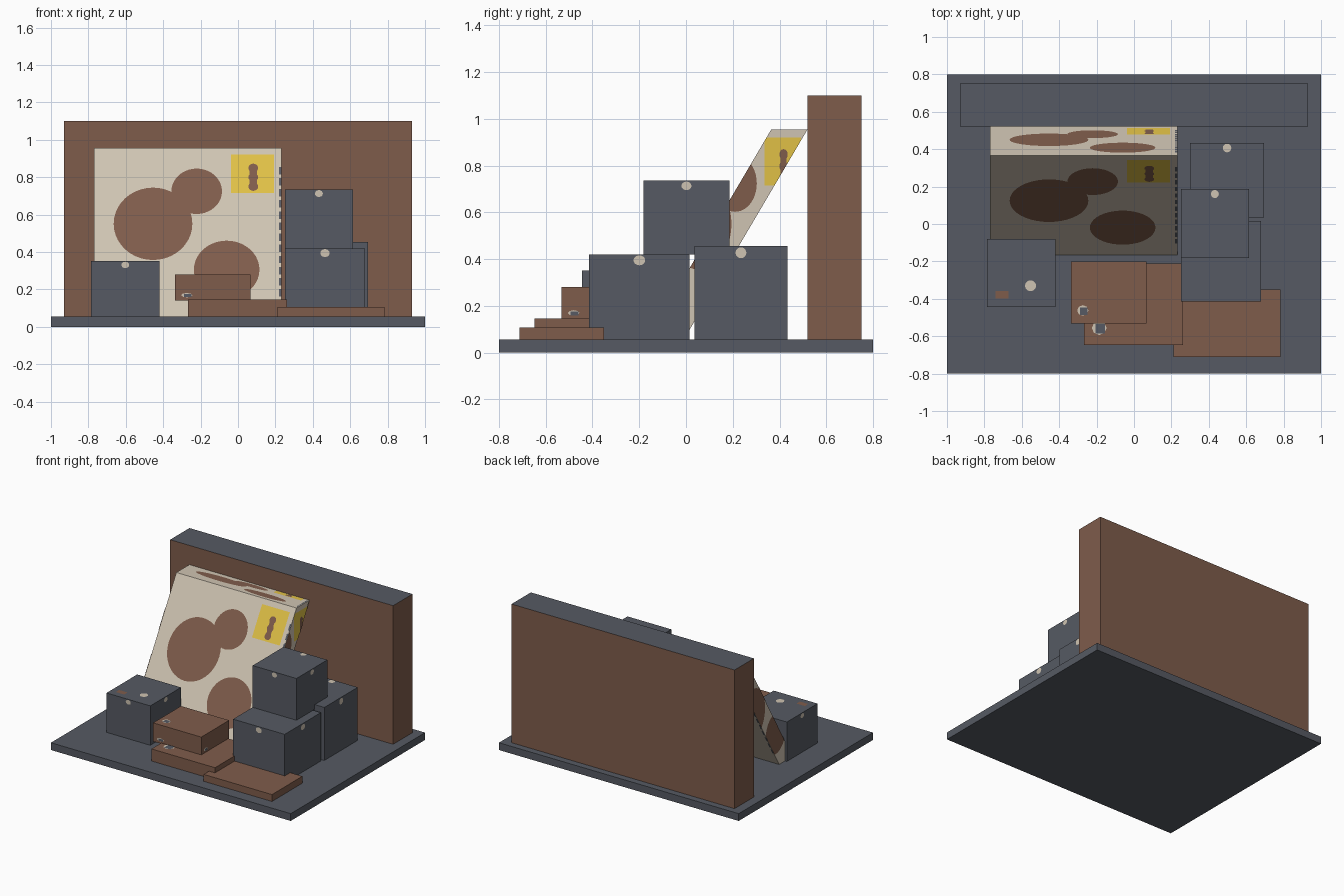
import bpy, bmesh, math
from mathutils import Vector

if "Cube" in bpy.data.objects:
    bpy.data.objects.remove(bpy.data.objects["Cube"])


def material(name, rgb):
    lin = [(c / 255 / 12.92) if c < 11 else ((c / 255 + 0.055) / 1.055) ** 2.4 for c in rgb]
    m = bpy.data.materials.new(name)
    m.use_nodes = True
    m.diffuse_color = (*lin, 1)
    m.node_tree.nodes["Principled BSDF"].inputs["Base Color"].default_value = (*lin, 1)
    return m


GREY = material("slate grey", (86, 90, 99))
BROWN = material("clay brown", (127, 92, 75))
CREAM = material("cream", (207, 196, 178))
YELLOW = material("yellow", (224, 192, 70))


def finish(name, bm, *mats):
    mesh = bpy.data.meshes.new(name)
    bm.to_mesh(mesh)
    bm.free()
    for m in mats:
        mesh.materials.append(m)
    ob = bpy.data.objects.new(name, mesh)
    bpy.context.collection.objects.link(ob)
    return ob


def block(name, lo, hi, mat, lean=0.0):
    """Box between two corners; lean shifts its top along y."""
    bm = bmesh.new()
    bmesh.ops.create_cube(bm, size=1)
    for v in bm.verts:
        top = v.co.z > 0
        v.co = Vector([(b if c > 0 else a) for a, b, c in zip(lo, hi, v.co)])
        v.co.y += lean if top else 0
    return finish(name, bm, mat)


def faces_of(lo, hi):
    """Origin, across and up vectors of each visible face, seen from outside."""
    (a, b, c), (d, e, f) = lo, hi
    w, l, h = d - a, e - b, f - c
    return {
        "front": ((a, b, c), (w, 0, 0), (0, 0, h)),
        "right": ((d, b, c), (0, l, 0), (0, 0, h)),
        "back": ((d, e, c), (-w, 0, 0), (0, 0, h)),
        "left": ((a, e, c), (0, -l, 0), (0, 0, h)),
        "top": ((a, b, f), (w, 0, 0), (0, l, 0)),
    }


def mark(name, frame, outline, mat, lift=0.002, clips=()):
    """Flat painted shape laid on a face."""
    o, u, v = (Vector(p) for p in frame)
    n = u.cross(v).normalized()
    bm = bmesh.new()
    bm.faces.new([bm.verts.new(o + u * s + v * t + n * lift) for s, t in outline])
    for co, no in clips:
        bmesh.ops.bisect_plane(bm, geom=bm.verts[:] + bm.edges[:] + bm.faces[:],
                               plane_co=co, plane_no=no, clear_outer=True)
    if bm.faces:
        finish(name, bm, mat)
    else:
        bm.free()


def ellipse(s, t, rs, rt, n=40):
    return [(s + rs * math.cos(2 * math.pi * i / n), t + rt * math.sin(2 * math.pi * i / n))
            for i in range(n)]


def rect(s, t, rs, rt):
    return [(s - rs, t - rt), (s + rs, t - rt), (s + rs, t + rt), (s - rs, t + rt)]


# Ground slab and back wall with a grey top
FLOOR = 0.055
block("ground_slab", (-1, -0.8, 0), (1, 0.8, FLOOR), GREY)
wall = block("back_wall", (-0.93, 0.52, FLOOR), (0.93, 0.75, 1.1), BROWN)
wall.data.materials.append(GREY)
for p in wall.data.polygons:
    p.material_index = 1 if p.normal.z > 0.5 else 0

# Leaning board
X0, X1, Y0, Y1, TOP, LEAN = -0.77, 0.232, -0.165, -0.01, 0.955, 0.53
H = TOP - FLOOR
block("leaning_board", (X0, Y0, FLOOR), (X1, Y1, TOP), CREAM, LEAN)
W, SPAN = X1 - X0, Y1 + LEAN - Y0
board = {
    "front": ((X0, Y0, FLOOR), (W, 0, 0), (0, LEAN, H)),
    "back": ((X1, Y1, FLOOR), (-W, 0, 0), (0, LEAN, H)),
    "top": ((X0, Y0 + LEAN, TOP), (W, 0, 0), (0, Y1 - Y0, 0)),
    "right": ((X1, Y0, FLOOR), (0, SPAN, 0), (0, 0, H)),
    "left": ((X0, Y0 + SPAN, FLOOR), (0, -SPAN, 0), (0, 0, H)),
}
slopes = [((0, Y0, FLOOR), (0, -H, LEAN)), ((0, Y1, FLOOR), (0, H, -LEAN))]

# Painted blotches, yellow patch and edge dashes on every side of the board
for side, frame in board.items():
    clips = slopes if side in ("left", "right") else ()

    def paint(part, outline, mat, lift=0.002):
        mark(f"board_{side}_{part}", frame, outline, mat, lift, clips)

    paint("large_blotch", ellipse(0.315, 0.55, 0.21, 0.215), BROWN)
    paint("upper_blotch", ellipse(0.548, 0.743, 0.135, 0.135), BROWN, 0.0025)
    paint("lower_blotch", ellipse(0.708, 0.278, 0.175, 0.172), BROWN)
    paint("yellow_patch", rect(0.845, 0.847, 0.115, 0.114), YELLOW)
    paint("patch_stem", rect(0.85, 0.825, 0.019, 0.06), BROWN, 0.004)
    for t in (0.77, 0.825, 0.88):
        paint("patch_lobe", ellipse(0.85, t, 0.026, 0.026, 16), BROWN, 0.0045)
    for i in range(12):
        paint("edge_dash", rect(0.994, 0.14 + i * 0.066, 0.006, 0.022), GREY)

# Grey crates with a cream dot near the top of each face
crates = {
    "left_crate": ((-0.785, -0.445, FLOOR), (-0.42, -0.08, 0.352)),
    "front_crate": ((0.25, -0.415, FLOOR), (0.68, 0.016, 0.42)),
    "rear_crate": ((0.3, 0.036, FLOOR), (0.695, 0.434, 0.455)),
    "upper_crate": ((0.25, -0.182, 0.42), (0.615, 0.186, 0.735)),
}
for name, (lo, hi) in crates.items():
    block(name, lo, hi, GREY)
    for side, frame in faces_of(lo, hi).items():
        if (name, side) != ("left_crate", "top"):
            mark(f"{name}_{side}_dot", frame, ellipse(0.5, 0.93, 0.058, 0.058, 20), CREAM)
lid = faces_of(*crates["left_crate"])["top"]
mark("left_crate_lid_dot", lid, ellipse(0.635, 0.315, 0.08, 0.08, 24), CREAM)
mark("left_crate_lid_patch", lid, rect(0.22, 0.18, 0.095, 0.055), BROWN)

# Stacked brown slabs, with ringed square marks
slabs = {
    "low_slab": ((0.212, -0.712, FLOOR), (0.782, -0.35, 0.107), ()),
    "middle_slab": ((-0.268, -0.648, FLOOR), (0.262, -0.21, 0.146), ("top",)),
    "top_slab": ((-0.336, -0.532, 0.14), (0.066, -0.2, 0.28),
                 ("front", "right", "back", "left", "top")),
}
for name, (lo, hi, marked) in slabs.items():
    block(name, lo, hi, BROWN)
    for side in marked:
        frame = faces_of(lo, hi)[side]
        mark(f"{name}_{side}_ring", frame, ellipse(0.155, 0.21, 0.075, 0.085, 8), CREAM)
        mark(f"{name}_{side}_centre", frame, rect(0.165, 0.2, 0.05, 0.06), GREY, 0.003)
